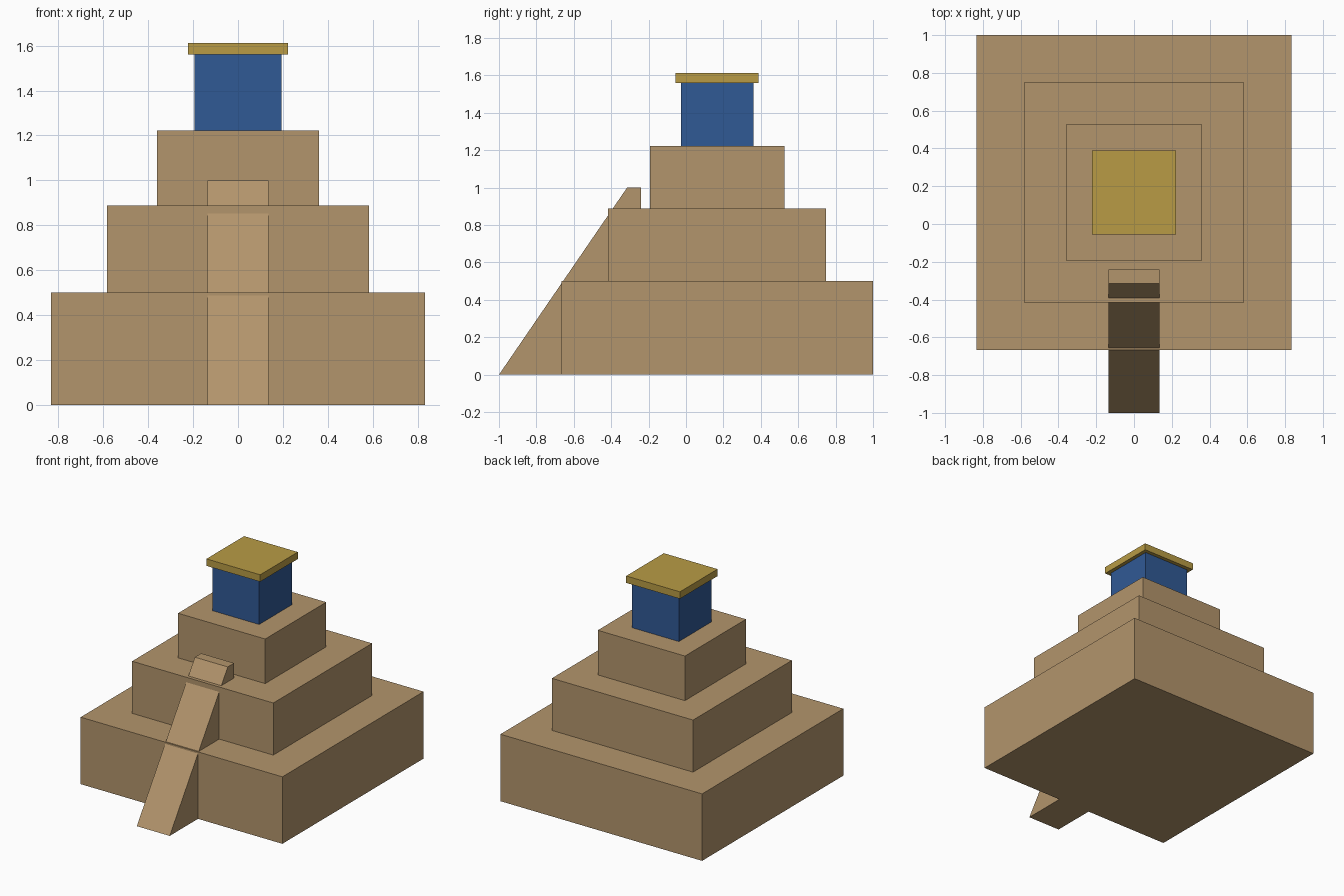
import bpy
import bmesh

cube = bpy.data.objects.get("Cube")
if cube:
    bpy.data.objects.remove(cube, do_unlink=True)

CENTRE_Y = 1 / 6  # the tiers sit behind the origin, the stair runs forward


def make_material(name, rgb):
    mat = bpy.data.materials.new(name)
    mat.use_nodes = True
    mat.diffuse_color = (*rgb, 1)
    bsdf = mat.node_tree.nodes["Principled BSDF"]
    bsdf.inputs["Base Color"].default_value = (*rgb, 1)
    bsdf.inputs["Roughness"].default_value = 0.9
    return mat


def add_prism(name, outline, direction, mat):
    """Extrude a flat outline along a direction into a closed solid."""
    bm = bmesh.new()
    face = bm.faces.new([bm.verts.new(p) for p in outline])
    result = bmesh.ops.extrude_face_region(bm, geom=[face], use_keep_orig=True)
    moved = [v for v in result["geom"] if isinstance(v, bmesh.types.BMVert)]
    bmesh.ops.translate(bm, verts=moved, vec=direction)
    bmesh.ops.recalc_face_normals(bm, faces=bm.faces)
    mesh = bpy.data.meshes.new(name)
    bm.to_mesh(mesh)
    bm.free()
    mesh.materials.append(mat)
    obj = bpy.data.objects.new(name, mesh)
    bpy.context.collection.objects.link(obj)
    return obj


def add_block(name, half, bottom, top, mat):
    """Square block centred on the tower axis."""
    corners = [(-1, -1), (1, -1), (1, 1), (-1, 1)]
    outline = [(x * half, CENTRE_Y + y * half, bottom) for x, y in corners]
    return add_prism(name, outline, (0, 0, top - bottom), mat)


sand = make_material("sandstone", (0.45, 0.30, 0.15))
blue = make_material("glazed blue", (0.03, 0.10, 0.30))
gold = make_material("gold", (0.48, 0.33, 0.06))

# Stacked tiers, shrine and roof, each resting on the one below
blocks = [
    ("lower_tier", 0.833, 0.5, sand),
    ("middle_tier", 0.583, 0.889, sand),
    ("upper_tier", 0.36, 1.222, sand),
    ("shrine", 0.193, 1.56, blue),
    ("shrine_roof", 0.222, 1.612, gold),
]
base = 0
for name, half, top, mat in blocks:
    add_block(name, half, base, top, mat)
    base = top

# Sloping stairway up the front, with a flat landing
RAMP_HALF = 0.136
profile = [(-1, 0), (-0.24, 0), (-0.24, 1), (-0.315, 1)]
add_prism("stair_ramp", [(-RAMP_HALF, y, z) for y, z in profile],
          (2 * RAMP_HALF, 0, 0), sand)
